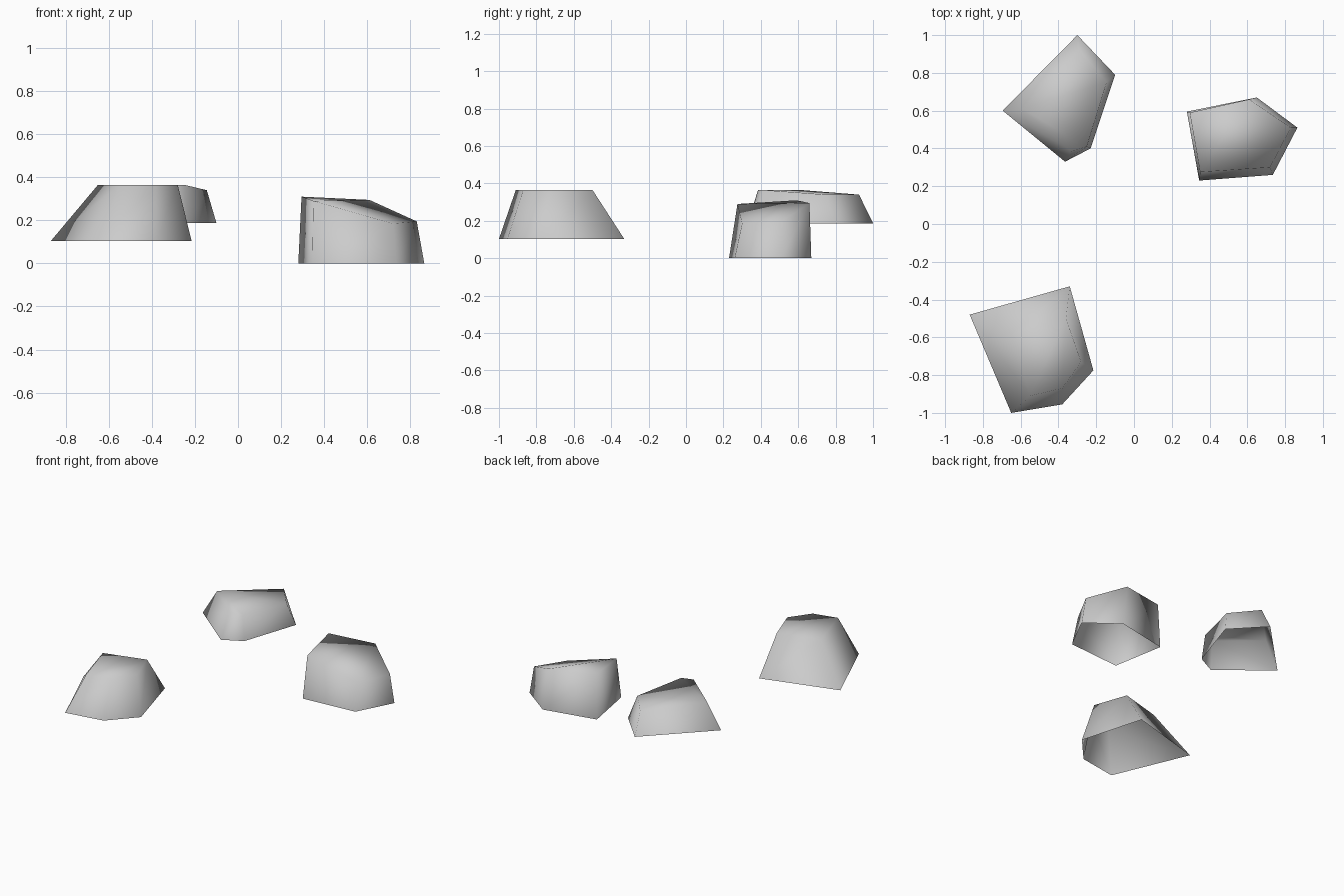
import bpy
import bmesh

cube = bpy.data.objects.get("Cube")
if cube:
    bpy.data.objects.remove(cube, do_unlink=True)

# One stone colour
stone = bpy.data.materials.new("stone_grey")
stone.use_nodes = True
colour = (0.6, 0.6, 0.6, 1.0)
stone.diffuse_color = colour
stone.node_tree.nodes["Principled BSDF"].inputs["Base Color"].default_value = colour


def rock(name, base_z, base, top, fan_start):
    """Tapered five-sided stone shell, open below, its uneven cap fanned from one corner."""
    bm = bmesh.new()
    low = [bm.verts.new((x, y, base_z)) for x, y in base]
    high = [bm.verts.new(p) for p in top]
    n = len(low)
    # Corners run clockwise, so these windings face outward
    for i in range(n):
        j = (i + 1) % n
        bm.faces.new((low[j], low[i], high[i], high[j]))
    ring = high[fan_start:] + high[:fan_start]
    for i in range(1, n - 1):
        bm.faces.new((ring[0], ring[i + 1], ring[i]))
    for face in bm.faces:
        face.smooth = True
    mesh = bpy.data.meshes.new(name)
    bm.to_mesh(mesh)
    bm.free()
    mesh.materials.append(stone)
    bpy.context.collection.objects.link(bpy.data.objects.new(name, mesh))


# Rear rock, corners clockwise from the back
rock("rear_rock", 0.187,
     [(-0.30, 1.0), (-0.10, 0.79), (-0.23, 0.40), (-0.365, 0.33), (-0.695, 0.60)],
     [(-0.29, 0.925, 0.34), (-0.145, 0.75, 0.34), (-0.25, 0.41, 0.365),
      (-0.33, 0.385, 0.365), (-0.59, 0.61, 0.365)], 4)

# Side rock with a sloping cap, clockwise from the back corner
rock("side_rock", 0.0,
     [(0.65, 0.67), (0.865, 0.51), (0.735, 0.26), (0.345, 0.23), (0.28, 0.595)],
     [(0.61, 0.66, 0.295), (0.83, 0.51, 0.195), (0.72, 0.30, 0.185),
      (0.35, 0.275, 0.29), (0.295, 0.59, 0.31)], 0)

# Front rock with a level cap, clockwise from the back corner
rock("front_rock", 0.103,
     [(-0.34, -0.33), (-0.215, -0.775), (-0.38, -0.955), (-0.65, -1.0), (-0.87, -0.48)],
     [(-0.36, -0.50, 0.365), (-0.28, -0.73, 0.365), (-0.38, -0.87, 0.365),
      (-0.55, -0.91, 0.365), (-0.65, -0.58, 0.365)], 0)
